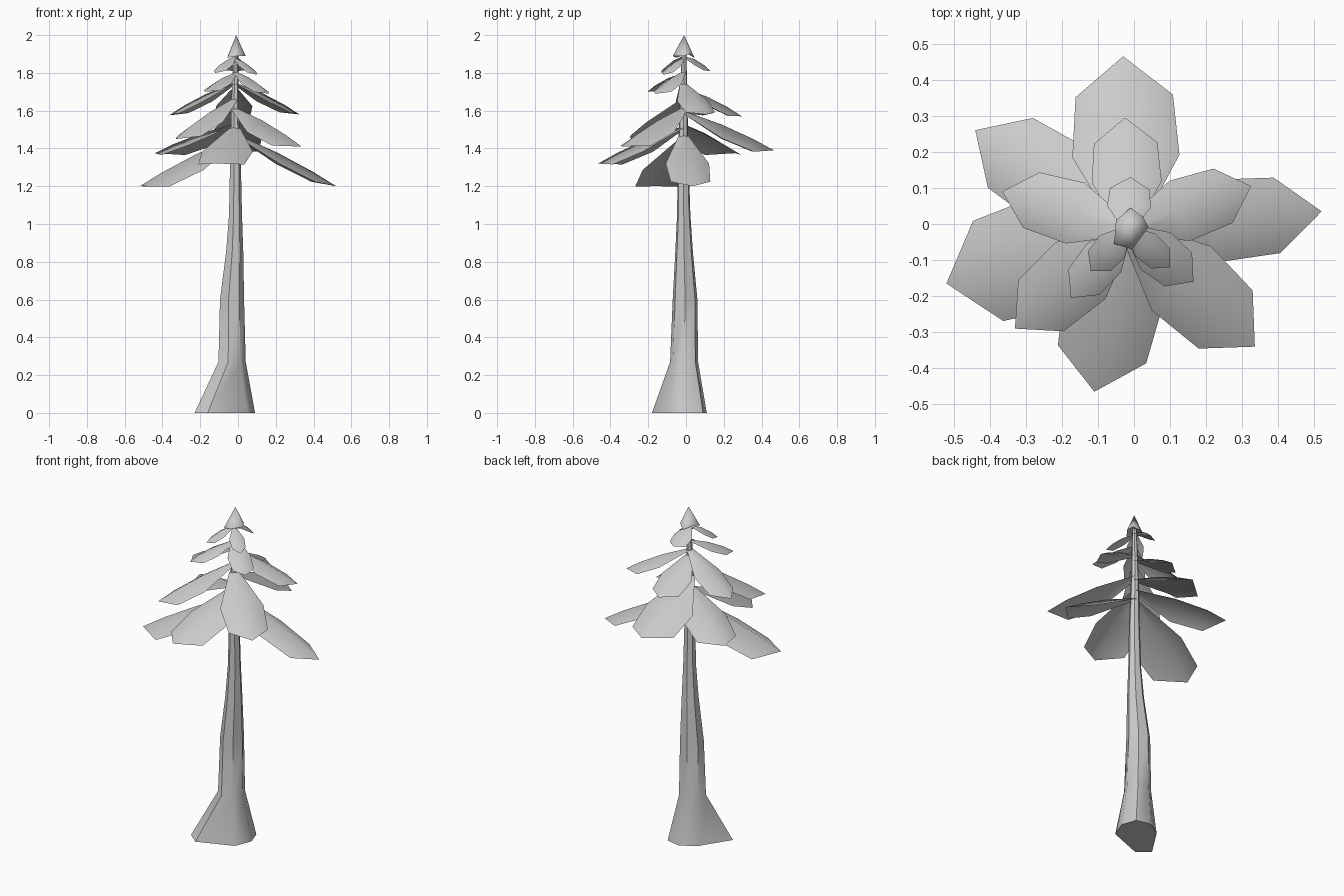
import bpy, bmesh, math
from mathutils import Vector

if "Cube" in bpy.data.objects:
    bpy.data.objects.remove(bpy.data.objects["Cube"])


def finish(name, bm, angle):
    bmesh.ops.recalc_face_normals(bm, faces=bm.faces)
    me = bpy.data.meshes.new(name)
    bm.to_mesh(me)
    bm.free()
    ob = bpy.data.objects.new(name, me)
    bpy.context.collection.objects.link(ob)
    bpy.ops.object.select_all(action='DESELECT')
    ob.select_set(True)
    bpy.context.view_layer.objects.active = ob
    bpy.ops.object.shade_smooth_by_angle(angle=math.radians(angle))
    return ob


def axis(z):
    # centre line of the upper trunk
    return Vector((-0.017, -0.013, z))


# Trunk: irregular flared foot, then tapering seven-sided rings
SIDES = 7
foot = [(0.09, 0.0), (0.06, 0.09), (-0.03, 0.11), (-0.12, 0.05),
        (-0.23, -0.12), (-0.16, -0.18), (0.05, -0.10)]
rings = [(0.27, -0.035, -0.010, 0.076), (0.60, -0.035, -0.005, 0.067),
         (0.85, -0.020, -0.010, 0.048), (1.05, -0.015, -0.012, 0.036),
         (1.33, -0.015, -0.015, 0.030), (1.60, -0.017, -0.013, 0.022),
         (1.92, -0.012, -0.010, 0.012)]
bm = bmesh.new()
loops = [[bm.verts.new((x, y, 0)) for x, y in foot]]
for z, cx, cy, r in rings:
    loops.append([bm.verts.new((cx + r * math.cos(math.tau * i / SIDES),
                                cy + r * math.sin(math.tau * i / SIDES), z))
                  for i in range(SIDES)])
for a, b in zip(loops, loops[1:]):
    for i in range(SIDES):
        j = (i + 1) % SIDES
        bm.faces.new((a[i], a[j], b[j], b[i]))
bm.faces.new(loops[0][::-1])
bm.faces.new(loops[-1])
finish("trunk", bm, 50)


# Branches: folded leaf-shaped sheets drooping from the trunk
def branch(name, tip, root_z, half_width):
    root, tip = axis(root_z), Vector(tip)
    run = tip - root
    side = Vector((-run.y, run.x, 0)).normalized()
    bm = bmesh.new()
    rows = []
    for t, w, lift in ((0.0, 0.25, 0.0), (0.42, 1.1, 0.015), (0.77, 1.0, 0.012)):
        mid = root + run * t + Vector((0, 0, lift))
        off = side * half_width * w
        drop = Vector((0, 0, half_width * w * 0.5))
        rows.append([bm.verts.new(p) for p in
                     (mid - off - drop, mid, mid + off - drop)])
    for a, b in zip(rows, rows[1:]):
        for i in (0, 1):
            bm.faces.new((a[i], a[i + 1], b[i + 1], b[i]))
    end = bm.verts.new(tip)
    for i in (0, 1):
        bm.faces.new((rows[-1][i], rows[-1][i + 1], end))
    finish(name, bm, 70)


# tip position, root height, half width
branches = [
    ((0.52, 0.035, 1.20), 1.48, 0.105), ((-0.52, -0.165, 1.20), 1.46, 0.145),
    ((-0.11, -0.465, 1.32), 1.52, 0.125), ((-0.03, 0.465, 1.39), 1.60, 0.135),
    ((-0.44, 0.26, 1.375), 1.53, 0.115), ((0.335, -0.34, 1.41), 1.62, 0.11),
    ((-0.33, -0.29, 1.45), 1.67, 0.095), ((-0.365, 0.09, 1.575), 1.75, 0.08),
    ((0.325, 0.105, 1.58), 1.75, 0.08), ((-0.025, 0.295, 1.57), 1.72, 0.088),
    ((-0.175, -0.205, 1.70), 1.80, 0.056), ((0.165, -0.16, 1.69), 1.81, 0.06),
    ((0.10, -0.12, 1.79), 1.88, 0.038), ((-0.12, -0.13, 1.80), 1.89, 0.042),
    ((-0.01, 0.13, 1.81), 1.89, 0.055),
]
for i, (tip, root_z, w) in enumerate(branches):
    branch(f"branch_{i + 1}", tip, root_z, w)

# Treetop: small irregular cap
rim = [(0.04, -0.01, 1.89), (0.025, 0.02, 1.90), (-0.01, 0.045, 1.88),
       (-0.05, 0.01, 1.90), (-0.055, -0.055, 1.88), (-0.005, -0.07, 1.89)]
bm = bmesh.new()
top = bm.verts.new((-0.01, -0.01, 2.0))
under = bm.verts.new((-0.01, -0.01, 1.915))
vs = [bm.verts.new(p) for p in rim]
for i, v in enumerate(vs):
    n = vs[(i + 1) % len(vs)]
    bm.faces.new((v, n, top))
    bm.faces.new((n, v, under))
finish("treetop", bm, 70)
